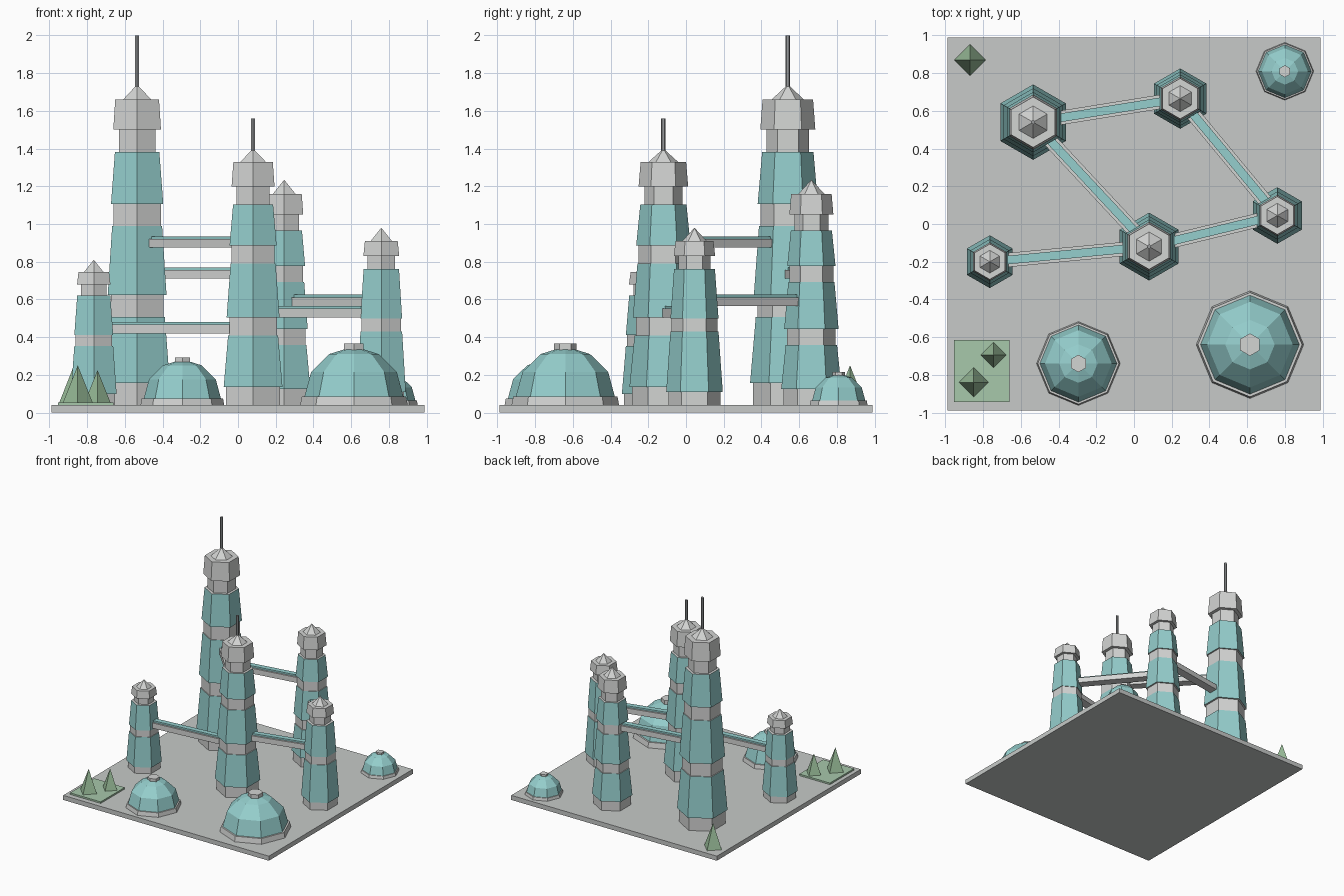
import bpy
import math
from mathutils import Vector

if "Cube" in bpy.data.objects:
    bpy.data.objects.remove(bpy.data.objects["Cube"], do_unlink=True)


def material(name, r, g, b):
    m = bpy.data.materials.new(name)
    m.use_nodes = True
    m.diffuse_color = (r, g, b, 1)
    m.node_tree.nodes["Principled BSDF"].inputs["Base Color"].default_value = (r, g, b, 1)
    return m


PLATE = material("plate grey", 0.57, 0.59, 0.58)
STONE = material("pale grey", 0.65, 0.66, 0.65)
GLASS = material("teal glass", 0.30, 0.62, 0.61)
METAL = material("antenna grey", 0.31, 0.32, 0.33)
LEAF = material("tree green", 0.31, 0.49, 0.31)
LAWN = material("lawn green", 0.39, 0.58, 0.41)


def box(name, center, size, mat, turn=0.0):
    bpy.ops.mesh.primitive_cube_add(size=1, location=center, rotation=(0, 0, turn))
    ob = bpy.context.object
    ob.name = name
    ob.scale = size
    ob.data.materials.append(mat)
    return ob


def lathe(name, x, y, profile, sides, mats):
    """Faceted body from (radius, z, material slot of the band above)."""
    verts, faces, slots = [], [], []
    for r, z, _ in profile:
        for k in range(sides):
            a = math.tau * k / sides
            verts.append((r * math.sin(a), r * math.cos(a), z))
    for i in range(len(profile) - 1):
        for k in range(sides):
            n = (k + 1) % sides
            lo, hi = i * sides, (i + 1) * sides
            faces.append((lo + n, lo + k, hi + k, hi + n))
            slots.append(profile[i][2])
    faces.append(tuple(range(sides)))
    slots.append(profile[0][2])
    faces.append(tuple(reversed(range(len(verts) - sides, len(verts)))))
    slots.append(profile[-1][2])
    mesh = bpy.data.meshes.new(name)
    mesh.from_pydata(verts, [], faces)
    for m in mats:
        mesh.materials.append(m)
    for poly, s in zip(mesh.polygons, slots):
        poly.material_index = s
    ob = bpy.data.objects.new(name, mesh)
    ob.location = (x, y, 0)
    bpy.context.collection.objects.link(ob)
    return ob


def cone(name, x, y, z0, z1, r, sides, mat):
    bpy.ops.mesh.primitive_cone_add(vertices=sides, radius1=r, radius2=0,
                                    depth=z1 - z0, location=(x, y, (z0 + z1) / 2))
    ob = bpy.context.object
    ob.name = name
    ob.data.materials.append(mat)


GROUND = 0.04


def tower(name, x, y, r, stages, body_top, cap_top, tip, mast=None):
    """Stacked tapered glass stages with stone rings, a cap and a pointed roof."""
    body = body_top - GROUND
    ring = 0.072 * body + 0.012
    shares = (0.58, 0.42) if stages == 2 else (0.40, 0.33, 0.27)
    # base ring
    prof = [(r * 0.92, GROUND, 0), (r * 0.92, GROUND + ring, 0)]
    z = GROUND
    for i, share in enumerate(shares):
        low = r * (1 - (0.1 if stages == 3 else 0.15) * i)
        high = low * 0.85
        z0 = z + (ring if i == 0 else 0)
        z += share * body
        neck = r * 0.56 if i == stages - 1 else high * 0.95
        prof += [(low, z0, 1), (high, z - ring, 0), (neck, z - ring, 0), (neck, z, 0)]
    # cap block
    prof += [(r * 0.73, body_top, 0), (r * 0.67, cap_top, 0)]
    lathe(name, x, y, prof, 6, (STONE, GLASS))
    cone(name + "_roof", x, y, cap_top, tip, r * 0.43, 6, STONE)
    if mast:
        base = tip - 0.03
        lathe(name + "_antenna", x, y, [(0.012, base, 0), (0.012, mast, 0)], 6, (METAL,))


# ground plate
box("ground_plate", (0, 0, GROUND / 2), (1.98, 1.98, GROUND), PLATE)

# towers
tall, centre = (-0.535, 0.54), (0.08, -0.12)
east, north, west = (0.76, 0.045), (0.245, 0.665), (-0.765, -0.2)
tower("tall_tower", *tall, 0.20, 3, 1.50, 1.66, 1.74, 2.0)
tower("centre_tower", *centre, 0.18, 3, 1.20, 1.33, 1.40, 1.56)
tower("north_tower", *north, 0.16, 3, 1.05, 1.16, 1.235)
tower("east_tower", *east, 0.15, 2, 0.83, 0.91, 0.98)
tower("west_tower", *west, 0.14, 2, 0.68, 0.745, 0.81)


def bridge(name, a, b, z):
    a, b = Vector(a), Vector(b)
    d, mid = b - a, (a + b) / 2
    turn = math.atan2(d.y, d.x)
    box(name, (mid.x, mid.y, z + 0.023), (d.length, 0.075, 0.046), STONE, turn)
    box(name + "_glass_strip", (mid.x, mid.y, z + 0.053), (d.length, 0.045, 0.014), GLASS, turn)


# sky bridges
bridge("bridge_tall_centre", tall, centre, 0.875)
bridge("bridge_tall_north", tall, north, 0.71)
bridge("bridge_north_east", north, east, 0.565)
bridge("bridge_centre_east", centre, east, 0.505)
bridge("bridge_west_centre", west, centre, 0.42)


def dome(name, x, y, r):
    foot = GROUND + 0.16 * r
    lathe(name + "_base", x, y, [(r, GROUND, 0), (r * 0.97, foot, 0)], 8, (STONE,))
    shell = []
    for deg in (0, 30, 60, 85):
        a = math.radians(deg)
        shell.append((r * 0.92 * math.cos(a), foot + 0.91 * r * math.sin(a), 0))
    lathe(name + "_shell", x, y, shell, 8, (GLASS,))
    top = foot + 0.91 * r
    lathe(name + "_cap", x, y, [(r * 0.21, top - 0.1 * r, 0), (r * 0.21, top + 0.07 * r, 0)],
          6, (STONE,))


# domes
dome("large_dome", 0.615, -0.64, 0.285)
dome("medium_dome", -0.295, -0.74, 0.222)
dome("small_dome", 0.80, 0.81, 0.153)

# lawn and trees
box("lawn", (-0.808, -0.78, 0.047), (0.295, 0.33, 0.014), LAWN)
cone("lawn_tree_front", -0.85, -0.84, 0.05, 0.25, 0.08, 4, LEAF)
cone("lawn_tree_back", -0.745, -0.695, 0.05, 0.225, 0.07, 4, LEAF)
cone("corner_tree", -0.87, 0.87, GROUND, 0.25, 0.083, 4, LEAF)
